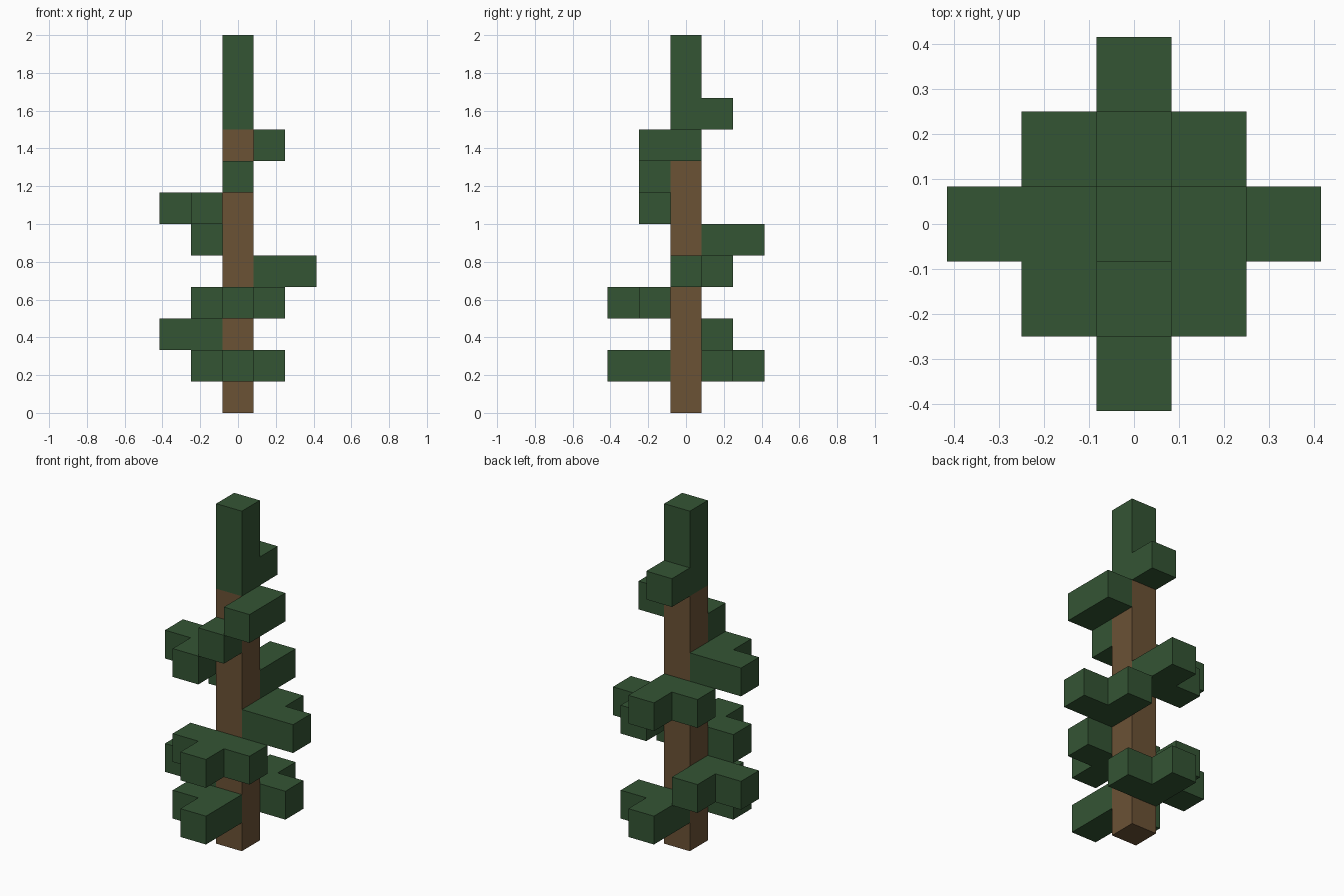
import bpy
import bmesh
import math
from mathutils import Matrix, Vector

if "Cube" in bpy.data.objects:
    bpy.data.objects.remove(bpy.data.objects["Cube"], do_unlink=True)

S = 1 / 6  # edge length of one block


def make_material(name, rgb):
    mat = bpy.data.materials.new(name)
    mat.use_nodes = True
    mat.diffuse_color = (*rgb, 1)
    mat.node_tree.nodes["Principled BSDF"].inputs["Base Color"].default_value = (*rgb, 1)
    return mat


BARK = make_material("bark brown", (0.147, 0.084, 0.036))
LEAF = make_material("needle green", (0.034, 0.089, 0.034))


def finish(name, bm, mat):
    mesh = bpy.data.meshes.new(name)
    bm.to_mesh(mesh)
    bm.free()
    mesh.materials.append(mat)
    obj = bpy.data.objects.new(name, mesh)
    bpy.context.collection.objects.link(obj)
    return obj


def column(name, bottom, top, mat):
    """Square post one block wide, between two block levels."""
    bm = bmesh.new()
    size = Matrix.Diagonal((S, S, (top - bottom) * S, 1))
    centre = Matrix.Translation((0, 0, (bottom + top) / 2 * S))
    bmesh.ops.create_cube(bm, size=1, matrix=centre @ size)
    return finish(name, bm, mat)


def branch(name, level, cells):
    """One-block-thick slab: joined squares, merged and extruded upward."""
    bm = bmesh.new()
    for cx, cy in cells:
        corners = [(-.5, -.5), (.5, -.5), (.5, .5), (-.5, .5)]
        bm.faces.new([bm.verts.new(((cx + a) * S, (cy + b) * S, level * S))
                      for a, b in corners])
    bmesh.ops.remove_doubles(bm, verts=bm.verts, dist=0.001)
    ext = bmesh.ops.extrude_face_region(bm, geom=bm.faces[:], use_keep_orig=True)
    top = [v for v in ext["geom"] if isinstance(v, bmesh.types.BMVert)]
    bmesh.ops.translate(bm, verts=top, vec=Vector((0, 0, S)))
    bmesh.ops.recalc_face_normals(bm, faces=bm.faces)
    bmesh.ops.dissolve_limit(bm, angle_limit=math.radians(1),
                             verts=bm.verts, edges=bm.edges)
    return finish(name, bm, LEAF)


# Trunk and the bare green crown above it
column("trunk", 0, 9, BARK)
column("crown", 9, 12, LEAF)

# Branches, from the ground up: level, then block positions around the trunk
branch("branch_low_front", 1, [(0, -1), (0, -2), (-1, -1)])
branch("branch_low_back", 1, [(0, 1), (0, 2), (1, 1)])
branch("branch_low_right", 2, [(-1, 0), (-2, 0), (-1, 1)])
branch("branch_mid_front", 3, [(0, -1), (0, -2), (-1, -1), (1, -1)])
branch("branch_mid_left", 4, [(1, 0), (2, 0), (1, 1)])
branch("branch_mid_back", 5, [(0, 1), (0, 2), (-1, 1)])
branch("branch_high_right", 6, [(-1, 0), (-2, 0), (-1, -1)])
branch("branch_high_front", 7, [(0, -1)])
branch("branch_high_left", 8, [(1, 0), (1, -1)])
branch("branch_top_back", 9, [(0, 1)])
